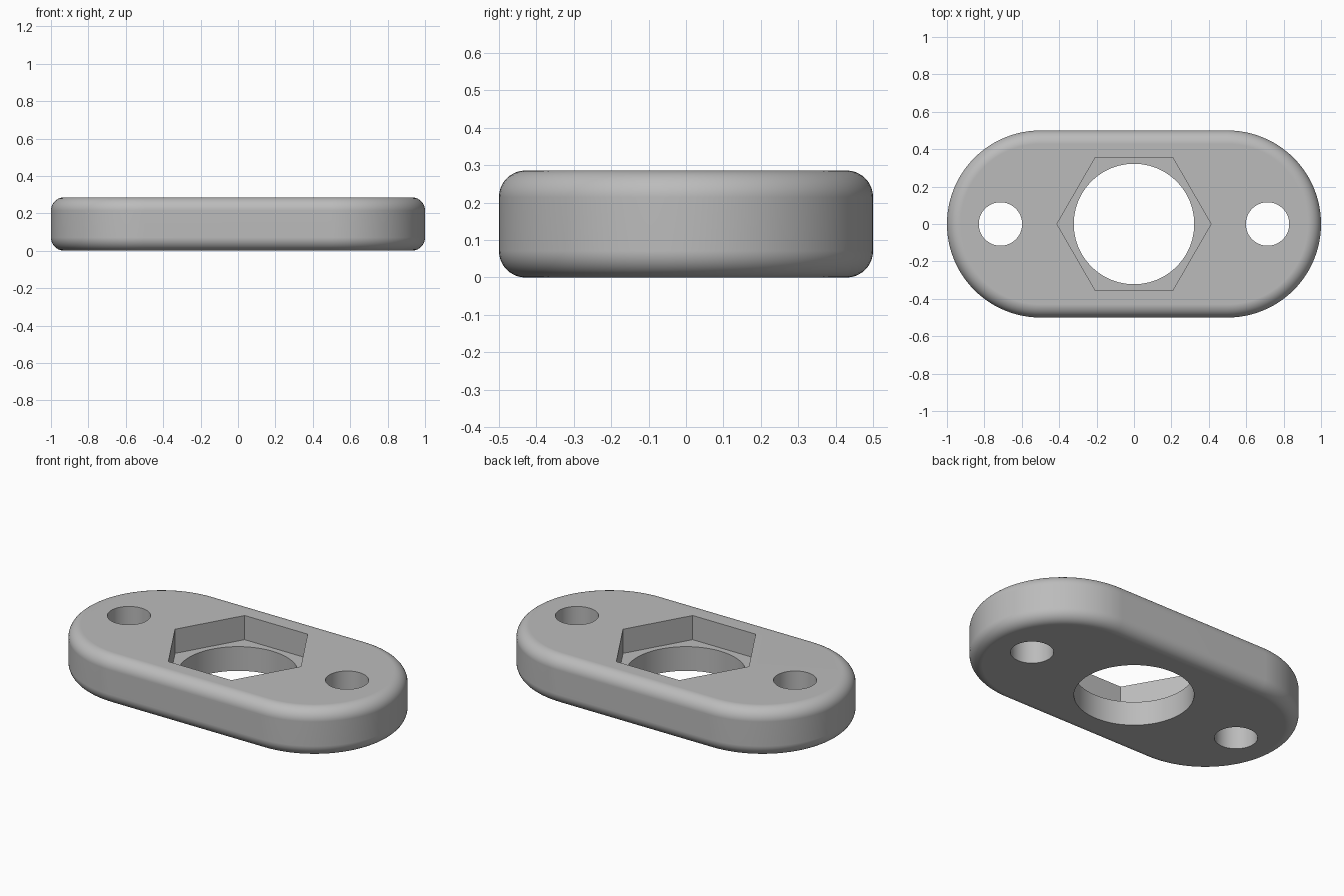
import bpy
import bmesh
from math import cos, sin, pi, radians

cube = bpy.data.objects.get("Cube")
if cube:
    bpy.data.objects.remove(cube, do_unlink=True)

HEIGHT = 0.286
FILLET = 0.071
HALF_WIDTH = 0.5
STRAIGHT = 0.5
HOLE_X = 0.714

grey = bpy.data.materials.new("satin grey")
grey.use_nodes = True
colour = (0.5, 0.5, 0.5, 1)
grey.diffuse_color = colour
grey.node_tree.nodes["Principled BSDF"].inputs["Base Color"].default_value = colour


def circle(radius, sides, x=0):
    return [(x + radius * cos(2 * pi * i / sides), radius * sin(2 * pi * i / sides))
            for i in range(sides)]


def stadium(radius, steps=48):
    """Rounded-end outline, counter-clockwise."""
    points = []
    for side in (1, -1):
        for i in range(steps + 1):
            a = -pi / 2 + pi * i / steps
            points.append((side * (STRAIGHT + radius * cos(a)), side * radius * sin(a)))
    return points


def loft(name, sections):
    """Solid skinned through (outline, z) sections from bottom to top."""
    bm = bmesh.new()
    rings = [[bm.verts.new((x, y, z)) for x, y in outline] for outline, z in sections]
    for low, high in zip(rings, rings[1:]):
        for i in range(len(low)):
            j = (i + 1) % len(low)
            bm.faces.new((low[i], low[j], high[j], high[i]))
    bm.faces.new(rings[0][::-1])
    bm.faces.new(rings[-1])
    mesh = bpy.data.meshes.new(name)
    bm.to_mesh(mesh)
    bm.free()
    mesh.materials.append(grey)
    obj = bpy.data.objects.new(name, mesh)
    bpy.context.collection.objects.link(obj)
    return obj


# Flange body with rounded top and bottom rims
STEPS = 10
arc = [pi / 2 * i / STEPS for i in range(STEPS + 1)]
lower = [(stadium(HALF_WIDTH - FILLET * (1 - sin(a))), FILLET * (1 - cos(a))) for a in arc]
upper = [(outline, HEIGHT - z) for outline, z in reversed(lower)]
plate = loft("flange_plate", lower + upper)

# Centre bore, hexagonal nut pocket and the two bolt holes
cutters = [
    loft("bore_cutter", [(circle(0.322, 96), -0.1), (circle(0.322, 96), HEIGHT + 0.1)]),
    loft("hex_pocket_cutter", [(circle(0.412, 6), HEIGHT / 2), (circle(0.412, 6), HEIGHT + 0.1)]),
]
for x in (-HOLE_X, HOLE_X):
    hole = circle(0.116, 64, x)
    cutters.append(loft("bolt_hole_cutter", [(hole, -0.1), (hole, HEIGHT + 0.1)]))

bpy.ops.object.select_all(action="DESELECT")
bpy.context.view_layer.objects.active = plate
plate.select_set(True)
for cutter in cutters:
    cutter.hide_render = True
    cut = plate.modifiers.new("cut", "BOOLEAN")
    cut.operation = "DIFFERENCE"
    cut.solver = "EXACT"
    cut.object = cutter
    bpy.ops.object.modifier_apply(modifier=cut.name)
    bpy.data.objects.remove(cutter, do_unlink=True)

# Smooth curved walls, crisp hole edges, clean flat faces
bpy.ops.object.shade_smooth_by_angle(angle=radians(30))
normals = plate.modifiers.new("flat face normals", "WEIGHTED_NORMAL")
normals.keep_sharp = True
